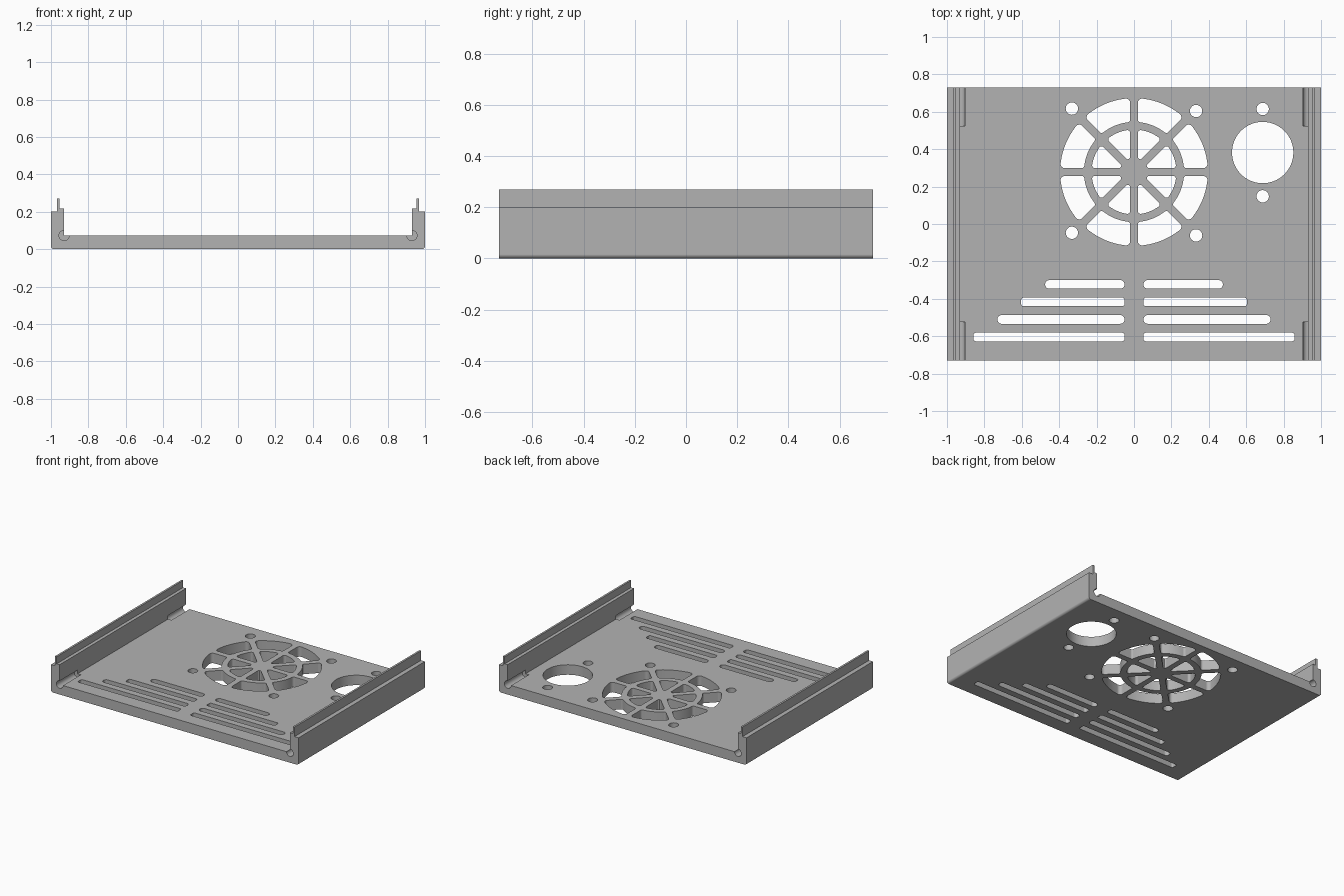
import bpy
import bmesh
import math
from mathutils import Vector

cube = bpy.data.objects.get("Cube")
if cube:
    bpy.data.objects.remove(cube, do_unlink=True)

HALF_DEPTH = 0.73
FLOOR_Z = 0.073
WALL_X = 0.93

metal = bpy.data.materials.new("light_grey")
metal.use_nodes = True
grey = (0.45, 0.45, 0.45, 1)
metal.diffuse_color = grey
metal.node_tree.nodes["Principled BSDF"].inputs["Base Color"].default_value = grey


def fillet(corners, steps=6):
    """Outline from (x, y, radius) corners; radius 0 keeps the corner."""
    points = []
    for i, (x, y, r) in enumerate(corners):
        p = Vector((x, y))
        if r == 0:
            points.append(p)
            continue
        u = (Vector(corners[i - 1][:2]) - p).normalized()
        v = (Vector(corners[(i + 1) % len(corners)][:2]) - p).normalized()
        half = u.angle(v) / 2
        centre = p + (u + v).normalized() * r / math.sin(half)
        start = p + u * r / math.tan(half) - centre
        end = p + v * r / math.tan(half) - centre
        for k in range(steps + 1):
            points.append(centre + start.lerp(end, k / steps).normalized() * r)
    return points


def circle(x, y, r, count=32):
    angles = [math.tau * i / count for i in range(count)]
    return [Vector((x + r * math.cos(a), y + r * math.sin(a))) for a in angles]


def prism(bm, outline, low, high, along_y=False):
    """Extrude an outline along z, or along y when it is an xz section."""
    def place(p, h):
        return (p.x, h, p.y) if along_y else (p.x, p.y, h)
    a = [bm.verts.new(place(p, low)) for p in outline]
    b = [bm.verts.new(place(p, high)) for p in outline]
    bm.faces.new(a)
    bm.faces.new(b[::-1])
    for i in range(len(a)):
        j = (i + 1) % len(a)
        bm.faces.new((a[i], b[i], b[j], a[j]))


def make_object(name, bm):
    bmesh.ops.recalc_face_normals(bm, faces=bm.faces[:])
    mesh = bpy.data.meshes.new(name)
    bm.to_mesh(mesh)
    bm.free()
    obj = bpy.data.objects.new(name, mesh)
    bpy.context.collection.objects.link(obj)
    return obj


# Channel section: floor, stepped side walls and thin top lips
right = [(1, 0, 0.016), (1, 0.2, 0), (0.968, 0.2, 0), (0.968, 0.27, 0),
         (0.954, 0.27, 0), (0.954, 0.218, 0), (WALL_X, 0.218, 0), (WALL_X, FLOOR_Z, 0)]
left = [(-x, z, r) for x, z, r in reversed(right)]
bm = bmesh.new()
prism(bm, fillet(right + left), -HALF_DEPTH, HALF_DEPTH, along_y=True)
tray = make_object("tray", bm)
tray.data.materials.append(metal)

cut = bmesh.new()


def hole(outline):
    prism(cut, outline, -0.05, 0.12)


# Fan grille: inner wedges and outer ring segments between eight spokes
FAN_Y = 0.278
SPOKE = 0.021
SECTOR = math.pi / 4


def arc(radius, corner):
    """Arc across one sector, with rounded first and last corners."""
    a = math.asin(SPOKE / radius)
    b = SECTOR - a
    inset = 1.4 * corner / radius
    angles = [a] + [a + inset + (b - a - 2 * inset) * k / 8 for k in range(9)] + [b]
    return [(radius * math.cos(t), radius * math.sin(t), corner if t in (a, b) else 0)
            for t in angles]


tip = SPOKE / math.sin(SECTOR / 2)
inner = arc(0.227, 0.015) + [(tip * math.cos(SECTOR / 2), tip * math.sin(SECTOR / 2), 0.012)]
outer = arc(0.395, 0.022) + arc(0.268, 0.015)[::-1]
for shape in (fillet(inner), fillet(outer)):
    for i in range(8):
        c, s = math.cos(i * SECTOR), math.sin(i * SECTOR)
        hole([Vector((p.x * c - p.y * s, p.x * s + p.y * c + FAN_Y)) for p in shape])

# Fan screw holes, and the round port with its two screw holes
for x, y in ((-0.332, 0.617), (0.332, 0.604), (-0.332, -0.047), (0.332, -0.061),
             (0.688, 0.615), (0.688, 0.148)):
    hole(circle(x, y, 0.033))
hole(circle(0.688, 0.382, 0.164, 64))

# Vent slots, widening toward the front
for row, (reach, corner) in enumerate(((0.475, 0.022), (0.603, 0.012),
                                       (0.73, 0.021), (0.858, 0.012))):
    y = -0.323 - 0.0937 * row
    for side in (-1, 1):
        a, b = sorted((side * 0.051, side * reach))
        hole(fillet([(a, y - 0.023, corner), (b, y - 0.023, corner),
                     (b, y + 0.023, corner), (a, y + 0.023, corner)]))

# Blind screw bores in the inside corners at both ends
for side in (-1, 1):
    for end in (-1, 1):
        low, high = sorted((end * 0.523, end * 0.8))
        prism(cut, circle(side * WALL_X, FLOOR_Z, 0.027), low, high, along_y=True)

cutter = make_object("cutter", cut)
cutter.hide_render = True

# Cut all openings, then shade
boolean = tray.modifiers.new("openings", "BOOLEAN")
boolean.operation = "DIFFERENCE"
boolean.solver = "EXACT"
boolean.object = cutter
bpy.ops.object.select_all(action="DESELECT")
bpy.context.view_layer.objects.active = tray
tray.select_set(True)
bpy.ops.object.modifier_apply(modifier=boolean.name)
bpy.data.objects.remove(cutter, do_unlink=True)
bpy.ops.object.shade_smooth_by_angle(angle=math.radians(30))
weighted = tray.modifiers.new("flat_face_normals", "WEIGHTED_NORMAL")
weighted.keep_sharp = True
